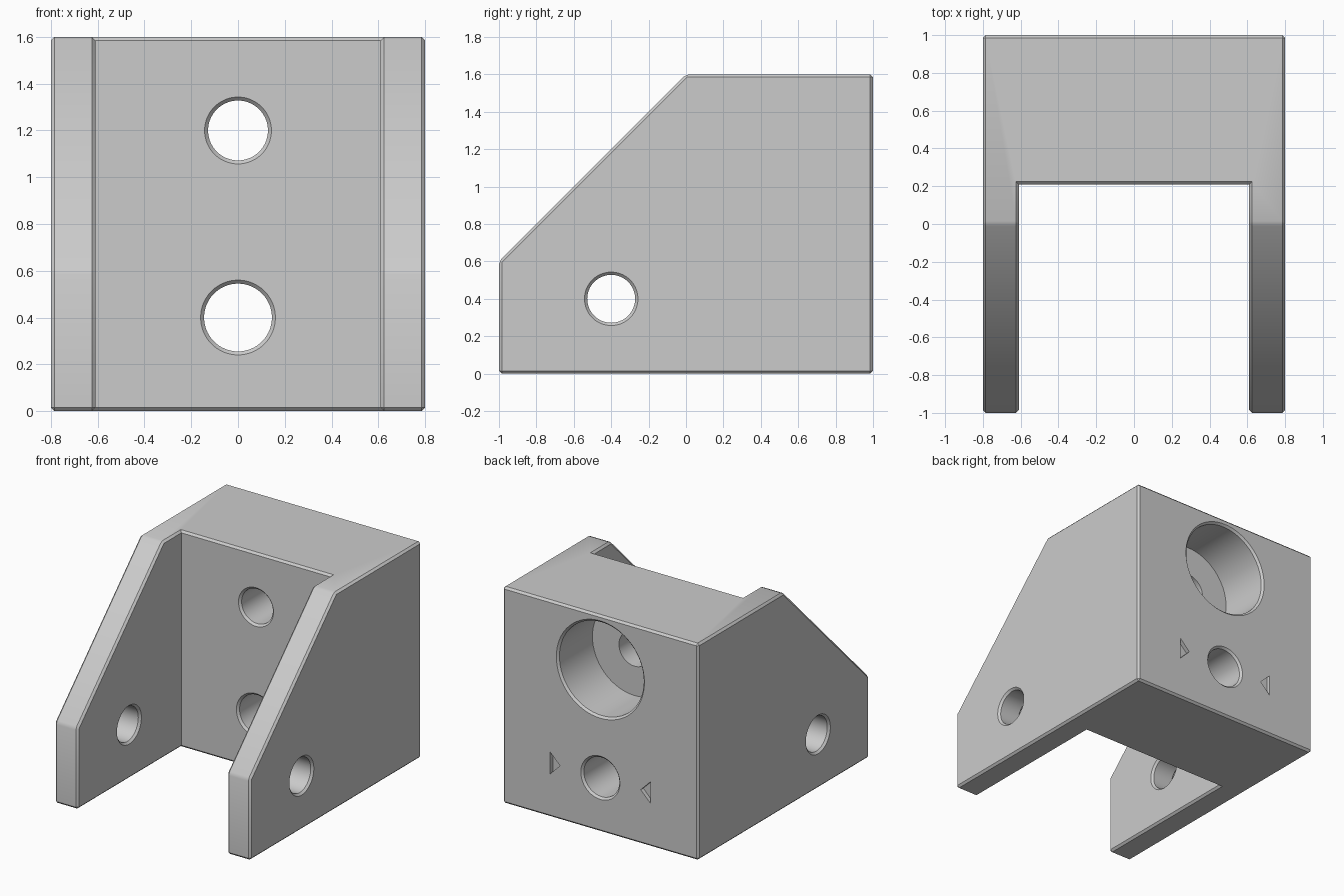
import bpy
import bmesh
from math import radians, sin, cos, tau
from mathutils import Vector

cube = bpy.data.objects.get("Cube")
if cube:
    bpy.data.objects.remove(cube, do_unlink=True)

CHAMFER = 0.015
SIDES = 64

grey = bpy.data.materials.new("light_grey")
grey.use_nodes = True
grey.diffuse_color = (0.6, 0.6, 0.6, 1)
grey.node_tree.nodes["Principled BSDF"].inputs["Base Color"].default_value = (0.6, 0.6, 0.6, 1)


def finish(name, bm):
    """Turn a bmesh into a linked object."""
    bmesh.ops.recalc_face_normals(bm, faces=bm.faces[:])
    mesh = bpy.data.meshes.new(name)
    bm.to_mesh(mesh)
    bm.free()
    mesh.materials.append(grey)
    obj = bpy.data.objects.new(name, mesh)
    bpy.context.collection.objects.link(obj)
    return obj


def prism(name, points, along):
    """Extrude a flat outline along a vector."""
    bm = bmesh.new()
    face = bm.faces.new([bm.verts.new(p) for p in points])
    out = bmesh.ops.extrude_face_region(bm, geom=[face])
    verts = [v for v in out["geom"] if isinstance(v, bmesh.types.BMVert)]
    bmesh.ops.translate(bm, verts=verts, vec=Vector(along))
    return finish(name, bm)


def drill(name, profile, place):
    """Turn (distance, radius) steps around an axis; place maps to space."""
    bm = bmesh.new()
    rings = []
    for t, r in profile:
        rings.append([bm.verts.new(place(t, r * cos(tau * i / SIDES), r * sin(tau * i / SIDES)))
                      for i in range(SIDES)])
    for a, b in zip(rings, rings[1:]):
        for i in range(SIDES):
            j = (i + 1) % SIDES
            bm.faces.new((a[i], a[j], b[j], b[i]))
    bm.faces.new(rings[0])
    bm.faces.new(rings[-1])
    return finish(name, bm)


def flare(t, r, side):
    """Two steps of a chamfered hole mouth; side is the outward direction."""
    steps = [(t + side * CHAMFER, r + 2 * CHAMFER), (t - side * CHAMFER, r)]
    return steps if side < 0 else steps[::-1]


def cut(target, cutter):
    cutter.hide_render = True
    mod = target.modifiers.new("cut", "BOOLEAN")
    mod.operation = "DIFFERENCE"
    mod.solver = "EXACT"
    mod.object = cutter
    bpy.context.view_layer.objects.active = target
    bpy.ops.object.modifier_apply(modifier=mod.name)
    bpy.data.objects.remove(cutter, do_unlink=True)


# Bracket body: sloped side profile, opened at the front into two arms
outline = [(-1, 0), (1, 0), (1, 1.6), (0, 1.6), (-1, 0.6)]
body = prism("bracket_body", [(-0.8, y, z) for y, z in outline], (1.6, 0, 0))
slot = [(-0.61, -1.5), (0.61, -1.5), (0.61, 0.21), (-0.61, 0.21)]
cut(body, prism("slot_cutter", [(x, y, -0.5) for x, y in slot], (0, 0, 3)))

# Chamfer every outer edge
bm = bmesh.new()
bm.from_mesh(body.data)
bmesh.ops.dissolve_limit(bm, angle_limit=radians(1), verts=bm.verts[:], edges=bm.edges[:])
outer = [e for e in bm.edges if e.is_manifold and e.calc_face_angle_signed() > radians(20)]
bmesh.ops.bevel(bm, geom=outer, offset=CHAMFER, offset_type="OFFSET",
                segments=1, profile=0.5, affect="EDGES", clamp_overlap=True)
bm.to_mesh(body.data)
bm.free()

# Cross hole through both arms
r = 0.128
cross = flare(-0.8, r, -1) + flare(-0.61, r, 1) + flare(0.61, r, -1) + flare(0.8, r, 1)
cut(body, drill("arm_hole_cutter", cross, lambda t, a, b: (t, -0.4 + a, 0.4 + b)))

# Lower hole through the back wall
lower = flare(0.21, 0.145, -1) + flare(1, 0.145, 1)
cut(body, drill("lower_hole_cutter", lower, lambda t, a, b: (a, t, 0.4 + b)))

# Upper hole with a wide counterbore from the back
upper = flare(0.21, r, -1) + [(0.6, r), (0.6, 0.345)] + flare(1, 0.345, 1)
cut(body, drill("upper_hole_cutter", upper, lambda t, a, b: (a, t, 1.2 + b)))

# Engraved pointers beside the lower hole
for s in (-1, 1):
    tri = [(s * 0.41, 0.97, 0.32), (s * 0.41, 0.97, 0.48), (s * 0.33, 0.97, 0.4)]
    cut(body, prism("pointer_cutter", tri, (0, 0.1, 0)))

# Smooth hole walls, crisp edges
bpy.ops.object.select_all(action="DESELECT")
body.select_set(True)
bpy.context.view_layer.objects.active = body
bpy.ops.object.shade_smooth_by_angle(angle=radians(30))
